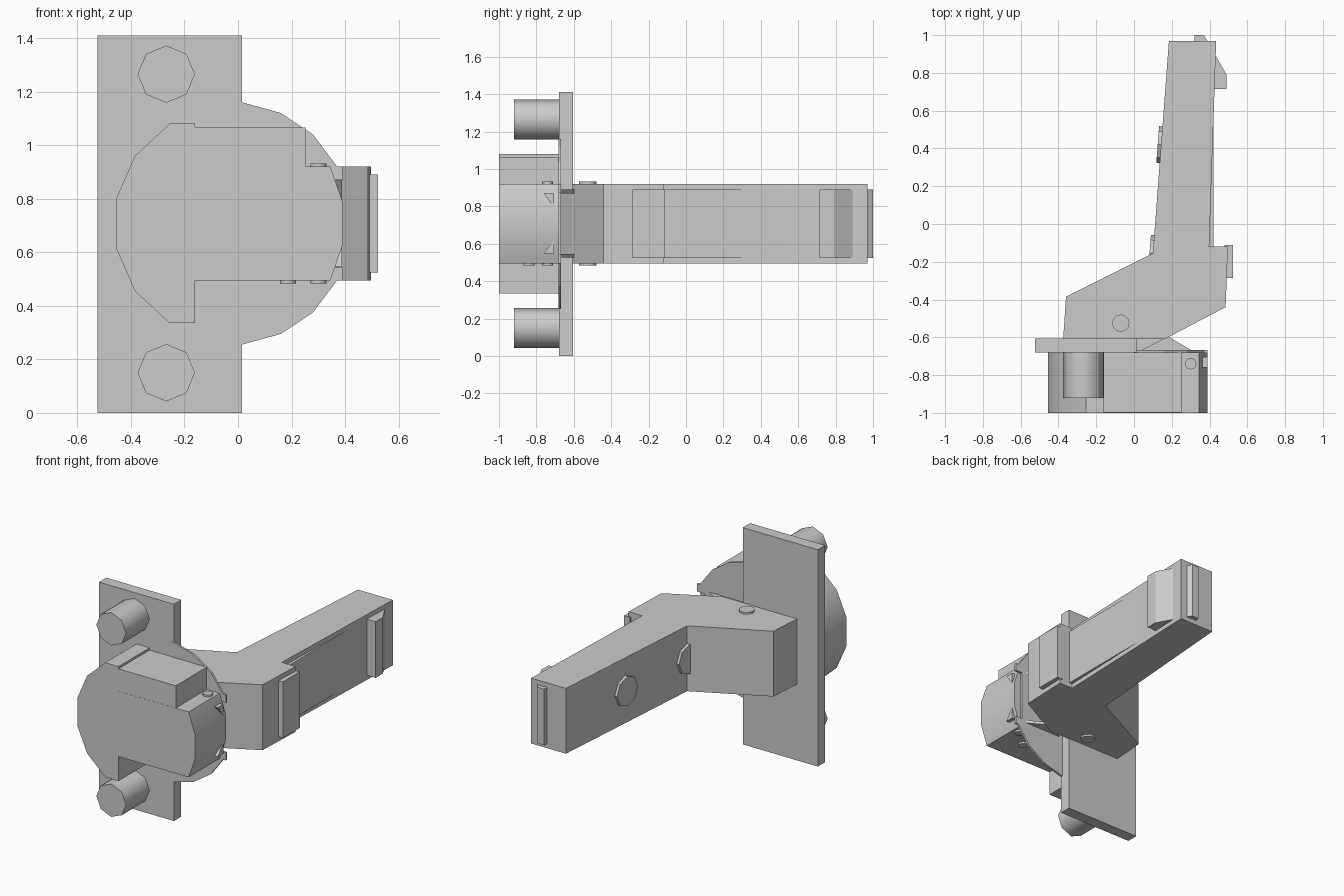
import bpy, bmesh, math
from mathutils import Vector

if "Cube" in bpy.data.objects:
    bpy.data.objects.remove(bpy.data.objects["Cube"])

ZC = 0.7075  # height of the symmetry plane


def material(name, rgb):
    m = bpy.data.materials.new(name)
    m.diffuse_color = (*rgb, 1)
    m.use_nodes = True
    m.node_tree.nodes["Principled BSDF"].inputs["Base Color"].default_value = m.diffuse_color
    return m


def prism(name, pts, lo, hi, axis='Z', mat=None, smooth=0):
    """Extrude a 2D profile: axis Z uses (x, y), Y uses (x, z), X uses (y, z)."""
    place = {'Z': lambda a, b, h: (a, b, h),
             'Y': lambda a, b, h: (a, h, b),
             'X': lambda a, b, h: (h, a, b)}[axis]
    bm = bmesh.new()
    face = bm.faces.new([bm.verts.new(place(a, b, lo)) for a, b in pts])
    ext = bmesh.ops.extrude_face_region(bm, geom=[face])
    moved = [v for v in ext['geom'] if isinstance(v, bmesh.types.BMVert)]
    bmesh.ops.translate(bm, verts=moved, vec=Vector(place(0, 0, hi - lo)))
    bmesh.ops.recalc_face_normals(bm, faces=bm.faces)
    me = bpy.data.meshes.new(name)
    bm.to_mesh(me)
    bm.free()
    ob = bpy.data.objects.new(name, me)
    bpy.context.collection.objects.link(ob)
    if mat:
        me.materials.append(mat)
    if smooth:
        bpy.ops.object.select_all(action='DESELECT')
        ob.select_set(True)
        bpy.context.view_layer.objects.active = ob
        bpy.ops.object.shade_smooth_by_angle(angle=math.radians(smooth))
    return ob


def ring(cx, cy, r, n):
    return [(cx + r * math.cos(2 * math.pi * i / n),
             cy + r * math.sin(2 * math.pi * i / n)) for i in range(n)]


def rect(a0, b0, a1, b1):
    return [(a0, b0), (a1, b0), (a1, b1), (a0, b1)]


def mirrored(half):
    """Complete a profile given above the symmetry plane."""
    return half + [(a, 2 * ZC - b) for a, b in reversed(half)]


steel = material("screw_steel", (0.62, 0.62, 0.64))
plastic = material("pale_plastic", (0.82, 0.83, 0.81))

# Mounting plate and the thin round flange beside it
prism("mounting_plate", rect(-0.525, 0, 0.015, 1.41), -0.68, -0.605, 'Y')
prism("cup_flange", mirrored([(0.0, 1.16), (0.015, 1.16), (0.16, 1.12), (0.28, 1.04),
                              (0.37, 0.92), (0.39, 0.92), (0.39, 0.87), (0.34, 0.87)]),
      -0.682, -0.668, 'Y')

# Cup body, with the pale damper block in its upper recess
prism("hinge_cup", mirrored([(-0.455, 0.80), (-0.385, 0.96), (-0.255, 1.08), (-0.16, 1.08),
                             (-0.16, 0.92), (0.345, 0.92), (0.39, 0.79)]),
      -1.0, -0.68, 'Y', smooth=35)
prism("damper_block", rect(-0.16, 0.915, 0.252, 1.065), -0.999, -0.68, 'Y', plastic)

# Mounting screws
for side, z in (("upper", 1.265), ("lower", 0.15)):
    prism(side + "_screw", ring(-0.268, z, 0.107, 8), -0.92, -0.68, 'Y', steel, 50)

# Small triangular clips and link cheeks, mirrored about the middle
for side, s in (("upper", 1), ("lower", -1)):
    prism(side + "_clip", [(-0.76, ZC + s * 0.16), (-0.705, ZC + s * 0.16),
                           (-0.705, ZC + s * 0.085)], 0.33, 0.388, 'X')
    prism(side + "_link_cheek", [(0.03, -0.672), (0.18, -0.595), (0.31, -0.672)],
          *sorted((ZC + s * 0.162, ZC + s * 0.182)))

# Cranked arm
prism("hinge_arm", [(-0.375, -0.61), (-0.36, -0.385), (0.10, -0.155), (0.185, 0.97),
                    (0.435, 0.97), (0.398, -0.118), (0.497, -0.118), (0.485, -0.44),
                    (0.18, -0.60), (0.165, -0.61)], 0.495, 0.92)
prism("arm_link", [(0.0, -0.61), (0.18, -0.60), (0.03, -0.675), (0.0, -0.675)], 0.545, 0.87)

# Inset panel, pads and end tab on the arm
Z0, Z1 = 0.525, 0.89
prism("arm_panel", rect(0.30, -0.15, 0.42, 0.73), Z0, Z1)
prism("front_pad", rect(0.48, -0.285, 0.523, -0.112), Z0, Z1)
prism("catch", [(0.40, 0.715), (0.49, 0.715), (0.49, 0.79), (0.43, 0.895), (0.40, 0.895)], Z0, Z1)
prism("end_tab", [(0.32, 0.96), (0.32, 1.0), (0.37, 1.0), (0.395, 0.96)], Z0, Z1)

# Adjusting screw heads on the arm's outer side, tilted with that face
tilt = math.atan2(0.085, 1.125)
for name, y in (("rear_adjuster", 0.42), ("front_adjuster", -0.155)):
    ob = prism(name, ring(0, 0, 0.097, 8), -0.018, 0.02, 'X')
    ob.location = (0.10 + (y + 0.155) * 0.0756, y, ZC)
    ob.rotation_euler = (0, 0, -tilt)

# Pivot pins
prism("arm_pivot", ring(-0.07, -0.525, 0.046, 12), 0.483, 0.932, smooth=40)
prism("cup_pivot", ring(0.30, -0.74, 0.03, 12), 0.483, 0.932, smooth=40)
prism("lower_cup_pin", ring(0.187, -0.84, 0.03, 12), 0.483, 0.6, smooth=40)
